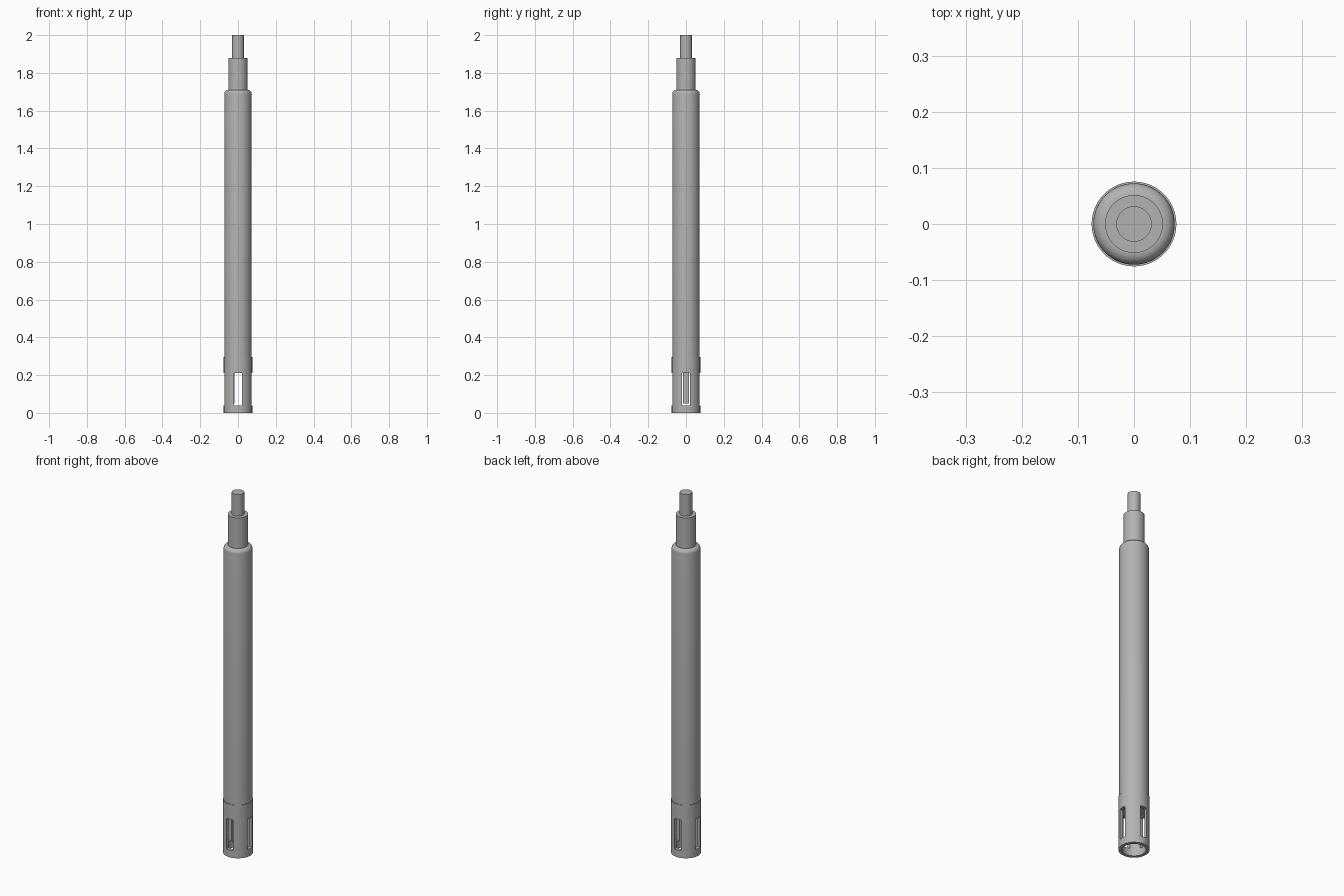
import bpy, bmesh, math
from mathutils import Matrix

cube = bpy.data.objects.get("Cube")
if cube:
    bpy.data.objects.remove(cube, do_unlink=True)

grey = bpy.data.materials.new("satin grey")
grey.use_nodes = True
GREY = (0.45, 0.45, 0.45, 1)
grey.diffuse_color = GREY
grey.node_tree.nodes["Principled BSDF"].inputs["Base Color"].default_value = GREY


def finish(name, bm, smooth=True):
    """Turn a bmesh into a named grey object."""
    bmesh.ops.recalc_face_normals(bm, faces=bm.faces)
    mesh = bpy.data.meshes.new(name)
    bm.to_mesh(mesh)
    bm.free()
    mesh.materials.append(grey)
    obj = bpy.data.objects.new(name, mesh)
    bpy.context.collection.objects.link(obj)
    if smooth:
        shade(obj)
    return obj


def shade(obj):
    bpy.ops.object.select_all(action="DESELECT")
    obj.select_set(True)
    bpy.context.view_layer.objects.active = obj
    bpy.ops.object.shade_smooth_by_angle(angle=math.radians(30))


def lathe(name, profile, steps=64):
    """Spin a closed (radius, height) outline about the z axis."""
    bm = bmesh.new()
    verts = [bm.verts.new((r, 0, z)) for r, z in profile]
    edges = [bm.edges.new((verts[i - 1], verts[i])) for i in range(len(verts))]
    bmesh.ops.spin(bm, geom=verts + edges, cent=(0, 0, 0), axis=(0, 0, 1),
                   angle=math.tau, steps=steps, use_duplicate=False)
    bmesh.ops.remove_doubles(bm, verts=bm.verts, dist=1e-5)
    # The edge on the axis leaves no face
    bmesh.ops.delete(bm, geom=[e for e in bm.edges if not e.link_faces], context="EDGES")
    return finish(name, bm)


def box(name, size, centre):
    bm = bmesh.new()
    bmesh.ops.create_cube(bm, size=1, matrix=Matrix.Translation(centre) @ Matrix.Diagonal((*size, 1)))
    return finish(name, bm, smooth=False)


# Main tube with a rounded shoulder
BODY, FILLET, TOP = 0.0725, 0.021, 1.71
shoulder = [(BODY - FILLET + FILLET * math.cos(a), TOP - FILLET + FILLET * math.sin(a))
            for a in (math.radians(15 * i) for i in range(7))]
lathe("main_tube", [(0, 0.215), (BODY, 0.215)] + shoulder + [(0, TOP)])

# Stepped neck and cable stub
lathe("neck", [(0, 1.70), (0.0515, 1.70), (0.0515, 1.88), (0, 1.88)])
lathe("cable_stub", [(0, 1.87), (0.0315, 1.87), (0.0315, 2), (0, 2)])

# Hollow guard sleeve with four slots
sleeve = lathe("guard_sleeve", [(0.058, 0), (0.0755, 0), (0.0755, 0.295), (0.058, 0.295)])
for name, size in (("slot_cutter_x", (0.3, 0.04, 0.17)), ("slot_cutter_y", (0.04, 0.3, 0.17))):
    cutter = box(name, size, (0, 0, 0.125))
    cutter.hide_render = True
    cutter.hide_viewport = True
    cutter.display_type = "WIRE"
    cut = sleeve.modifiers.new(name, "BOOLEAN")
    cut.operation = "DIFFERENCE"
    cut.solver = "EXACT"
    cut.object = cutter

# Thin sensing plate inside the guard
box("sensor_plate", (0.006, 0.03, 0.17), (-0.021, 0, 0.135))
